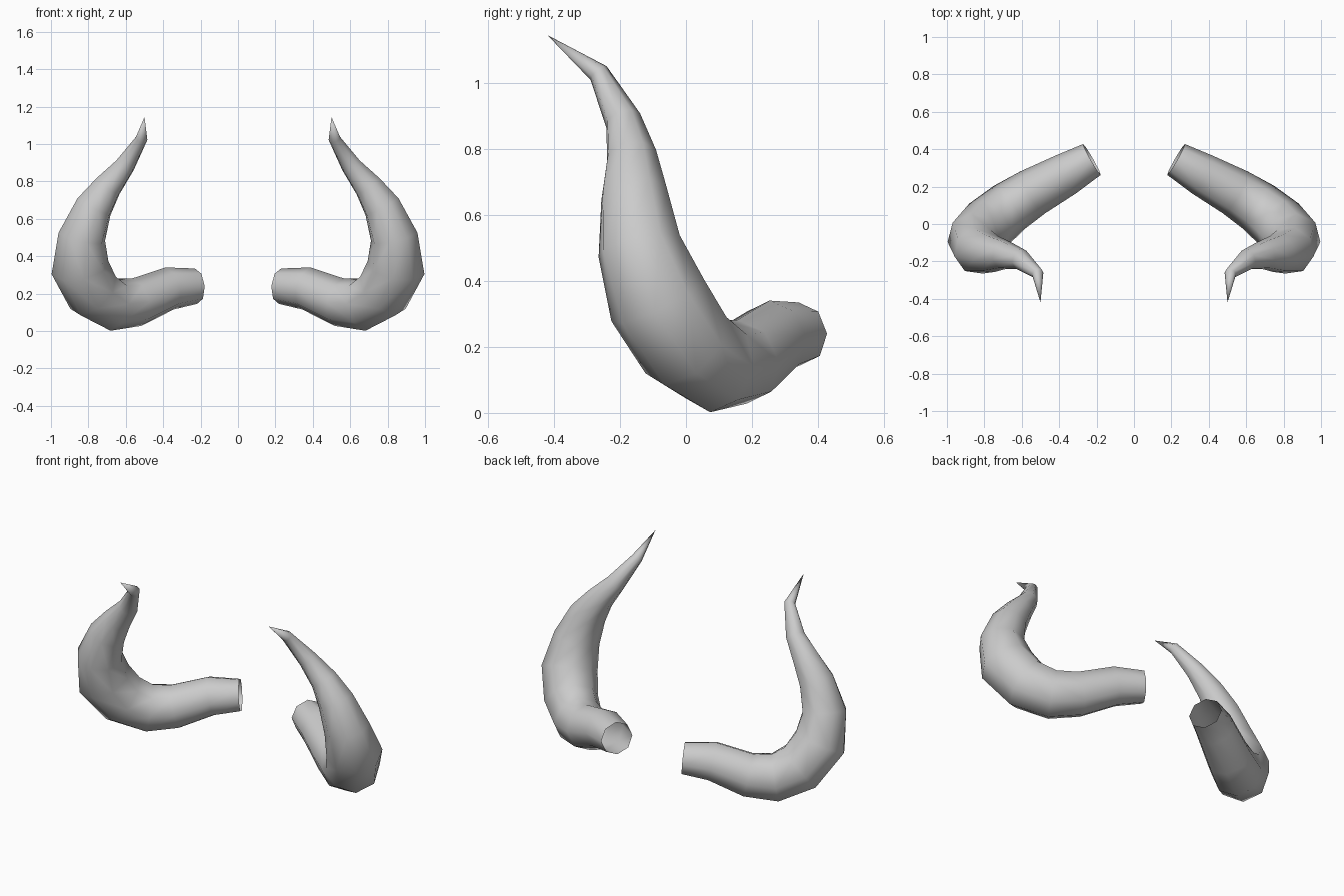
import bpy, bmesh, math
from mathutils import Vector

if "Cube" in bpy.data.objects:
    bpy.data.objects.remove(bpy.data.objects["Cube"])

SIDES = 8
# Centre line of one horn: x, y, z, radius
PATH = [
    (0.225, 0.345, 0.240, 0.095),
    (0.365, 0.265, 0.228, 0.115),
    (0.540, 0.170, 0.155, 0.130),
    (0.665, 0.090, 0.142, 0.142),
    (0.775, 0.000, 0.205, 0.152),
    (0.845, -0.085, 0.340, 0.156),
    (0.835, -0.142, 0.505, 0.130),
    (0.770, -0.158, 0.665, 0.104),
    (0.695, -0.165, 0.775, 0.079),
    (0.605, -0.190, 0.885, 0.056),
    (0.515, -0.265, 1.030, 0.032),
]
TIP = Vector((0.50, -0.42, 1.145))


def horn_mesh():
    bm = bmesh.new()
    pts = [Vector(p[:3]) for p in PATH] + [TIP]
    rings, up = [], Vector((0, 0, 1))
    # Octagonal rings, with the frame carried along the curve
    for i, p in enumerate(PATH):
        ahead = (pts[i + 1] - pts[i]).normalized()
        behind = (pts[i] - pts[i - 1]).normalized() if i else ahead
        t = (ahead + behind).normalized()
        up = (up - t * up.dot(t)).normalized()
        side = t.cross(up)
        ring = []
        for k in range(SIDES):
            a = math.tau * k / SIDES
            ring.append(bm.verts.new(pts[i] + p[3] * (up * math.cos(a) + side * math.sin(a))))
        rings.append(ring)
    # Walls, open at the base
    for r0, r1 in zip(rings, rings[1:]):
        for k in range(SIDES):
            n = (k + 1) % SIDES
            bm.faces.new((r0[k], r0[n], r1[n], r1[k]))
    # Pointed tip
    tip = bm.verts.new(TIP)
    for k in range(SIDES):
        bm.faces.new((rings[-1][k], rings[-1][(k + 1) % SIDES], tip))
    bmesh.ops.recalc_face_normals(bm, faces=bm.faces)
    # An open shell can be recalculated inwards: check a known outer face
    bm.faces.ensure_lookup_table()
    f = bm.faces[0]
    mid = (pts[0] + pts[1]) / 2
    if f.normal.dot(f.calc_center_median() - mid) < 0:
        bmesh.ops.reverse_faces(bm, faces=bm.faces)
    for f in bm.faces:
        f.smooth = True
    me = bpy.data.meshes.new("horns")
    bm.to_mesh(me)
    bm.free()
    return me


# Pair of horns mirrored across x = 0
horns = bpy.data.objects.new("horns", horn_mesh())
bpy.context.collection.objects.link(horns)
mirror = horns.modifiers.new("mirror", 'MIRROR')
mirror.use_axis = (True, False, False)
mirror.use_mirror_merge = False
